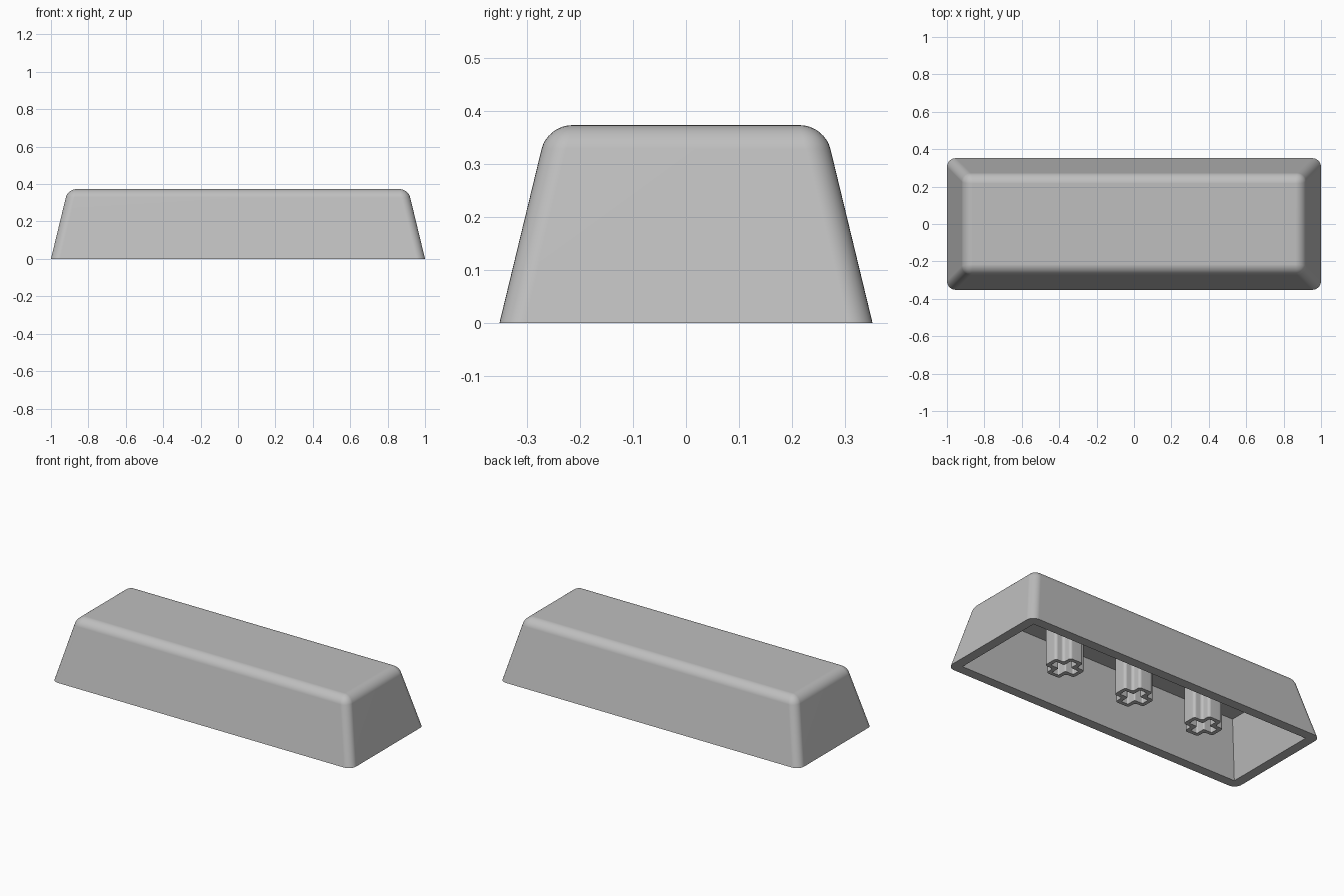
import bpy
import bmesh

if "Cube" in bpy.data.objects:
    bpy.data.objects.remove(bpy.data.objects["Cube"])

HALF_X, HALF_Y, HEIGHT = 1.0, 0.352, 0.373
SLOPE = 0.242          # inward lean of the walls per unit of height
WALL = 0.058
STEM_BOTTOM = 0.032
STEM_SPACING = 0.48

grey = bpy.data.materials.new("light grey plastic")
grey.use_nodes = True
colour = (0.52, 0.52, 0.52, 1)
grey.diffuse_color = colour
grey.node_tree.nodes["Principled BSDF"].inputs["Base Color"].default_value = colour


def prism(name, bottom, top):
    """Closed solid between two outlines with the same number of points."""
    bm = bmesh.new()
    low = [bm.verts.new(p) for p in bottom]
    high = [bm.verts.new(p) for p in top]
    bm.faces.new(low[::-1])
    bm.faces.new(high)
    for i in range(len(low)):
        j = (i + 1) % len(low)
        bm.faces.new((low[i], low[j], high[j], high[i]))
    mesh = bpy.data.meshes.new(name)
    bm.to_mesh(mesh)
    bm.free()
    mesh.materials.append(grey)
    obj = bpy.data.objects.new(name, mesh)
    bpy.context.collection.objects.link(obj)
    return obj


def tapered_box(name, inset, z0, z1):
    def ring(z):
        x, y = HALF_X - inset - SLOPE * z, HALF_Y - inset - SLOPE * z
        return [(-x, -y, z), (x, -y, z), (x, y, z), (-x, y, z)]
    return prism(name, ring(z0), ring(z1))


def cross_prism(name, reach, width, z0, z1):
    quarter = [(reach, -width), (reach, width), (width, width)]
    outline = []
    for _ in range(4):
        outline += quarter
        quarter = [(-y, x) for x, y in quarter]
    return prism(name, *[[(x, y, z) for x, y in outline] for z in (z0, z1)])


def round_edges(obj, choose, width, segments):
    bm = bmesh.new()
    bm.from_mesh(obj.data)
    edges = [e for e in bm.edges if choose(*(v.co.z for v in e.verts))]
    bmesh.ops.bevel(bm, geom=edges, offset=width, segments=segments,
                    profile=0.5, affect='EDGES')
    bm.to_mesh(obj.data)
    bm.free()


def activate(obj):
    bpy.ops.object.select_all(action='DESELECT')
    obj.select_set(True)
    bpy.context.view_layer.objects.active = obj


def hollow(obj, cutter):
    cut = obj.modifiers.new("hollow", 'BOOLEAN')
    cut.operation, cut.solver, cut.object = 'DIFFERENCE', 'EXACT', cutter
    activate(obj)
    bpy.ops.object.modifier_apply(modifier=cut.name)
    bpy.data.objects.remove(cutter)


def smooth(obj):
    activate(obj)
    bpy.ops.object.shade_smooth_by_angle(angle=0.6)
    normals = obj.modifiers.new("flat faces", 'WEIGHTED_NORMAL')
    normals.keep_sharp = True


# Outer shell: rounded on every edge but the bottom rim, hollow below
shell = tapered_box("cap_shell", 0, 0, HEIGHT)
round_edges(shell, lambda a, b: max(a, b) > 0.1, 0.046, 8)
hollow(shell, tapered_box("cavity_cutter", WALL, -0.05, HEIGHT - WALL))
smooth(shell)

# Three cross-shaped sockets hanging from the ceiling
for side, label in ((-1, "right"), (0, "middle"), (1, "left")):
    stem = cross_prism(label + "_stem", 0.1, 0.045, STEM_BOTTOM, HEIGHT - WALL + 0.005)
    hole = cross_prism("stem_cutter", 0.078, 0.023, 0, HEIGHT)
    round_edges(stem, lambda a, b: abs(a - b) > 0.1, 0.016, 4)
    round_edges(hole, lambda a, b: abs(a - b) > 0.1, 0.008, 3)
    hollow(stem, hole)
    stem.location.x = side * STEM_SPACING
    smooth(stem)
